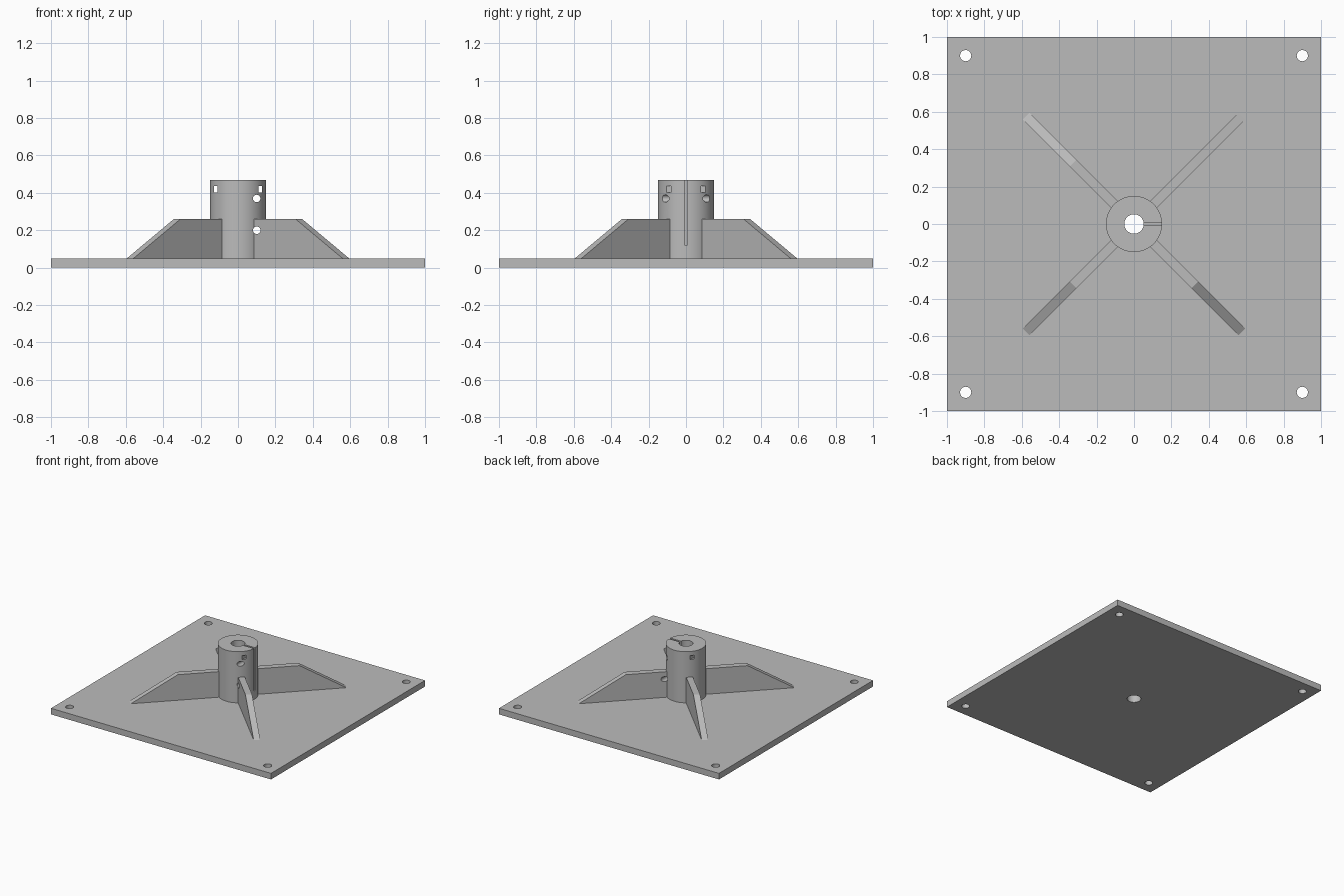
import bpy, bmesh, math
from mathutils import Matrix, Vector

cube = bpy.data.objects.get("Cube")
if cube:
    bpy.data.objects.remove(cube, do_unlink=True)

PLATE_TOP, TOP = 0.05, 0.47

grey = bpy.data.materials.new("plain grey")
grey.use_nodes = True
colour = (0.5, 0.5, 0.5, 1)
grey.diffuse_color = colour
grey.node_tree.nodes["Principled BSDF"].inputs["Base Color"].default_value = colour


def finish(name, bm):
    bmesh.ops.recalc_face_normals(bm, faces=bm.faces)
    mesh = bpy.data.meshes.new(name)
    bm.to_mesh(mesh)
    bm.free()
    mesh.materials.append(grey)
    ob = bpy.data.objects.new(name, mesh)
    bpy.context.collection.objects.link(ob)
    return ob


def box(name, lo, hi):
    lo, hi = Vector(lo), Vector(hi)
    bm = bmesh.new()
    bmesh.ops.create_cube(bm, size=1, matrix=Matrix.Translation((lo + hi) / 2)
                          @ Matrix.Diagonal((hi - lo).to_4d()))
    return finish(name, bm)


def cylinder(name, radius, depth, centre, segments=48, along_y=False):
    turn = Matrix.Rotation(math.pi / 2 if along_y else 0, 4, "X")
    bm = bmesh.new()
    bmesh.ops.create_cone(bm, cap_ends=True, segments=segments, radius1=radius,
                          radius2=radius, depth=depth,
                          matrix=Matrix.Translation(centre) @ turn)
    return finish(name, bm)


def gusset(name, angle):
    # Trapezoid fin, sunk slightly into the plate and the post
    profile = [(0.1, 0.03), (0.815, 0.03), (0.815, PLATE_TOP), (0.46, 0.26), (0.1, 0.26)]
    bm = bmesh.new()
    face = bm.faces.new([bm.verts.new((r, -0.025, z)) for r, z in profile])
    side = bmesh.ops.extrude_face_region(bm, geom=[face])
    moved = [v for v in side["geom"] if isinstance(v, bmesh.types.BMVert)]
    bmesh.ops.translate(bm, verts=moved, vec=(0, 0.05, 0))
    bmesh.ops.rotate(bm, verts=bm.verts, matrix=Matrix.Rotation(angle, 3, "Z"))
    return finish(name, bm)


def combine(target, other, operation):
    mod = target.modifiers.new(other.name, "BOOLEAN")
    mod.operation = operation
    mod.solver = "EXACT"
    mod.object = other
    bpy.context.view_layer.objects.active = target
    bpy.ops.object.modifier_apply(modifier=mod.name)
    bpy.data.objects.remove(other, do_unlink=True)


# Base plate, tubular post and four diagonal gussets
base = box("post_base", (-1, -1, 0), (1, 1, PLATE_TOP))
combine(base, cylinder("post", 0.15, TOP - 0.03, (0, 0, (TOP + 0.03) / 2), 96), "UNION")
for i in range(4):
    combine(base, gusset("gusset", math.radians(45 + 90 * i)), "UNION")

# Centre bore and corner mounting holes
cutters = [cylinder("bore", 0.052, 2, (0, 0, 0))]
for x in (-0.9, 0.9):
    for y in (-0.9, 0.9):
        cutters.append(cylinder("mounting_hole", 0.03, 1, (x, y, 0), 32))

# Clamp slit and the bolt holes that cross it
cutters.append(box("slit", (0, -0.008, 0.12), (0.2, 0.008, 0.6)))
for z in (0.2, 0.37):
    cutters.append(cylinder("bolt_hole", 0.02, 1, (0.1, 0, z), 32, True))

# Narrow strap slots either side of the bore
for x in (-0.118, 0.118):
    cutters.append(box("strap_slot", (x - 0.009, -0.3, 0.403), (x + 0.009, 0.3, 0.436)))

for cutter in cutters:
    combine(base, cutter, "DIFFERENCE")

# Smooth round walls, crisp edges
bpy.ops.object.select_all(action="DESELECT")
base.select_set(True)
bpy.context.view_layer.objects.active = base
bpy.ops.object.shade_smooth_by_angle(angle=math.radians(30))
